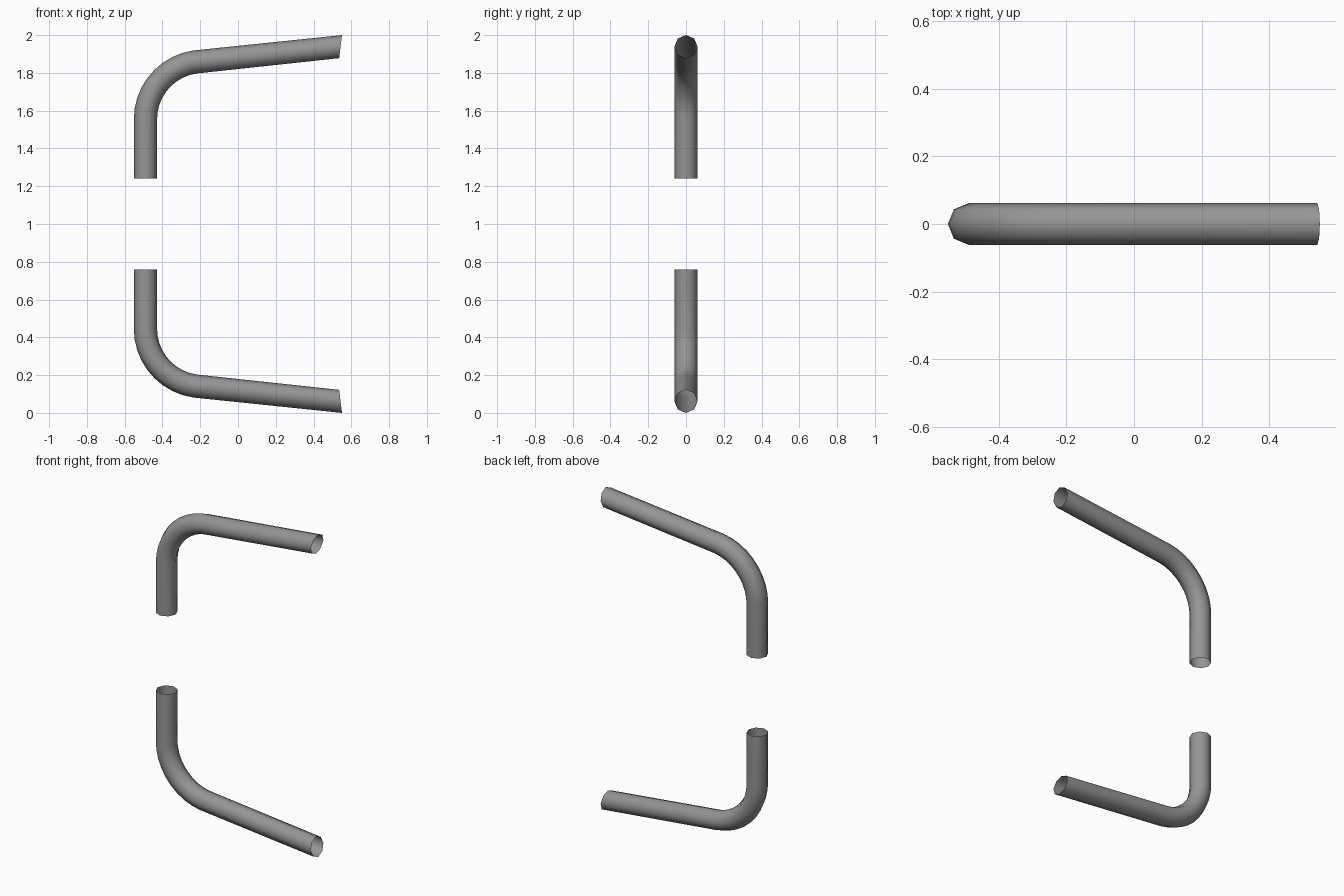
import bpy, bmesh
from math import sin, cos, pi, radians

cube = bpy.data.objects.get("Cube")
if cube:
    bpy.data.objects.remove(cube, do_unlink=True)

grey = bpy.data.materials.new("steel_grey")
grey.use_nodes = True
colour = (0.3, 0.3, 0.3, 1)
grey.diffuse_color = colour
grey.node_tree.nodes["Principled BSDF"].inputs["Base Color"].default_value = colour

SIDES, RADIUS = 8, 0.0615
BEND, SWEEP, STEPS = 0.306, radians(81.5), 9
LEFT, START = -0.49, 1.555

# Centre line in x, z with the tilt of each ring: straight leg, bend, sloping arm
path = [(LEFT, 1.242, 0)]
for i in range(STEPS + 1):
    t = SWEEP * i / STEPS
    path.append((LEFT + BEND * (1 - cos(t)), START + BEND * sin(t), t))
path.append((0.543, 1.939, radians(97)))  # slanted cut at the open end


def make_pipe(name, side):
    """Open pipe; side is 1 above and -1 below the middle height."""
    bm = bmesh.new()
    rings = []
    for x, z, t in path:
        ring = []
        for j in range(SIDES):
            a = 2 * pi * j / SIDES
            px = x - RADIUS * cos(a) * cos(t)
            pz = z + RADIUS * cos(a) * sin(t)
            ring.append(bm.verts.new((px, RADIUS * sin(a), 1 + side * (pz - 1))))
        rings.append(ring)
    for low, high in zip(rings, rings[1:]):
        for j in range(SIDES):
            k = (j + 1) % SIDES
            quad = [low[j], high[j], high[k], low[k]]
            bm.faces.new(quad[::side]).smooth = True
    mesh = bpy.data.meshes.new(name)
    bm.to_mesh(mesh)
    bm.free()
    mesh.materials.append(grey)
    bpy.context.collection.objects.link(bpy.data.objects.new(name, mesh))


make_pipe("upper_pipe", 1)
make_pipe("lower_pipe", -1)
